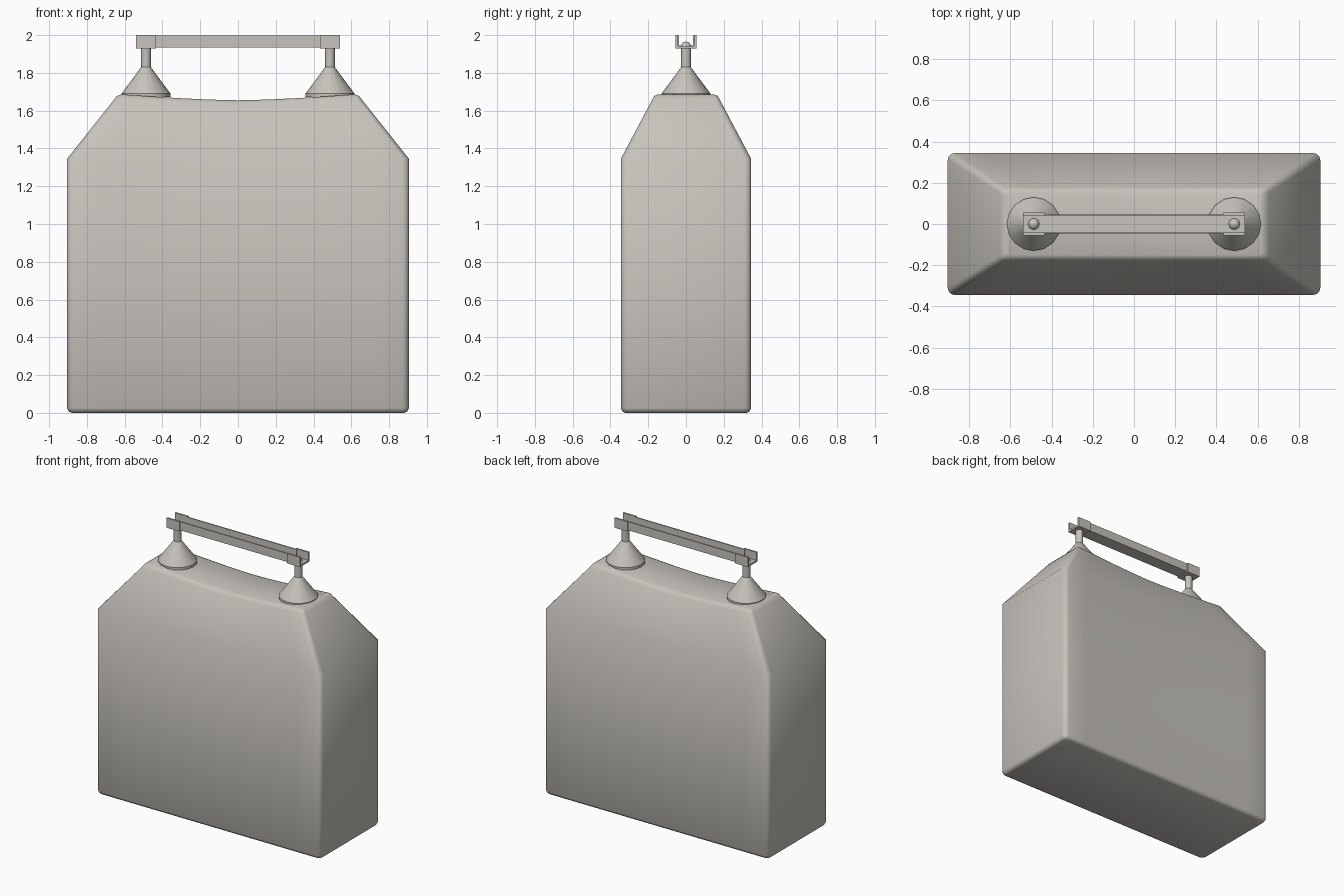
import bpy, bmesh, math

if "Cube" in bpy.data.objects:
    bpy.data.objects.remove(bpy.data.objects["Cube"])

mat = bpy.data.materials.new("warm grey")
mat.diffuse_color = (0.57, 0.545, 0.505, 1)
mat.use_nodes = True
mat.node_tree.nodes["Principled BSDF"].inputs["Base Color"].default_value = mat.diffuse_color


def finish(name, bm, angle=None):
    bmesh.ops.recalc_face_normals(bm, faces=bm.faces)
    me = bpy.data.meshes.new(name)
    bm.to_mesh(me)
    bm.free()
    ob = bpy.data.objects.new(name, me)
    bpy.context.collection.objects.link(ob)
    me.materials.append(mat)
    if angle:
        bpy.ops.object.select_all(action='DESELECT')
        ob.select_set(True)
        bpy.context.view_layer.objects.active = ob
        bpy.ops.object.shade_smooth_by_angle(angle=math.radians(angle))
    return ob


# Body: rounded rectangles stacked upwards, the top edge dipping in the middle
N, ARC = 12, 3


def outline(hx, hy, r):
    pts = []
    for cx, cy, a0 in ((1, -1, -90), (1, 1, 0), (-1, 1, 90), (-1, -1, 180)):
        for k in range(ARC + 1):
            a = math.radians(a0 + 90 * k / ARC)
            pts.append((cx * (hx - r) + r * math.cos(a), cy * (hy - r) + r * math.sin(a)))
        if cy == 1 and cx == 1 or cy == -1 and cx == -1:
            for k in range(1, N):
                pts.append((cx * (hx - r) * (1 - 2 * k / N), cy * hy))
    return pts


bm = bmesh.new()
rings = []
for z, hx, hy, r, dip in ((0, .88, .32, .02, 0), (.007, .896, .336, .03, 0), (.025, .905, .345, .035, 0),
                          (1.345, .905, .345, .035, 0), (1.66, .655, .178, .025, .9),
                          (1.678, .641, .168, .022, 1), (1.686, .618, .15, .015, 1)):
    rings.append([bm.verts.new((x, y, z - dip * .031 * max(0, 1 - abs(x / .61) ** 1.5)))
                  for x, y in outline(hx, hy, r)])
for a, b in zip(rings, rings[1:]):
    for i in range(len(a)):
        j = (i + 1) % len(a)
        bm.faces.new((a[i], a[j], b[j], b[i]))
bm.faces.new(rings[0])
top = rings[-1]
n = len(top)
b0 = 2 * ARC + 1                      # right end of the back side
f0 = n                                # right end of the front side (wraps to 0)
bm.faces.new(top[:b0 + 1])
for k in range(N):
    bm.faces.new((top[b0 + k], top[b0 + k + 1], top[(f0 - k - 1) % n], top[(f0 - k) % n]))
bm.faces.new(top[b0 + N:f0 - N + 1])
finish("body", bm, 50)


def lathe(name, x, profile, sides=16):
    bm = bmesh.new()
    rows = [[bm.verts.new((x + r * math.cos(2 * math.pi * k / sides), r * math.sin(2 * math.pi * k / sides), z))
             for k in range(sides)] for r, z in profile]
    for a, b in zip(rows, rows[1:]):
        for i in range(sides):
            j = (i + 1) % sides
            bm.faces.new((a[i], a[j], b[j], b[i]))
    bm.faces.new(rows[0])
    bm.faces.new(rows[-1])
    finish(name, bm, 35)


def channel(name, x0, x1, w, t, z0, z1):
    # U-shaped section, open at the top
    sec = [(-w, z0), (w, z0), (w, z1), (w - t, z1), (w - t, z0 + t), (t - w, z0 + t), (t - w, z1), (-w, z1)]
    bm = bmesh.new()
    a, b = [[bm.verts.new((x, y, z)) for y, z in sec] for x in (x0, x1)]
    for i in range(8):
        j = (i + 1) % 8
        bm.faces.new((a[i], a[j], b[j], b[i]))
    bm.faces.new(a)
    bm.faces.new(b)
    finish(name, bm)


# Handle mounts, one at each end
for side, s in (("left", -1), ("right", 1)):
    x = s * .487
    lathe(side + "_cone_mount", x, [(.13, 1.672), (.13, 1.69), (.026, 1.83), (.026, 1.94)])
    lathe(side + "_screw_head", x, [(.028, 1.94), (.026, 1.951), (.017, 1.961), (.005, 1.965)], 10)
    channel(side + "_bracket", x - .052, x + .052, .055, .013, 1.929, 2.0)

# Carrying bar
channel("handle_bar", -.445, .445, .047, .009, 1.935, 1.997)
